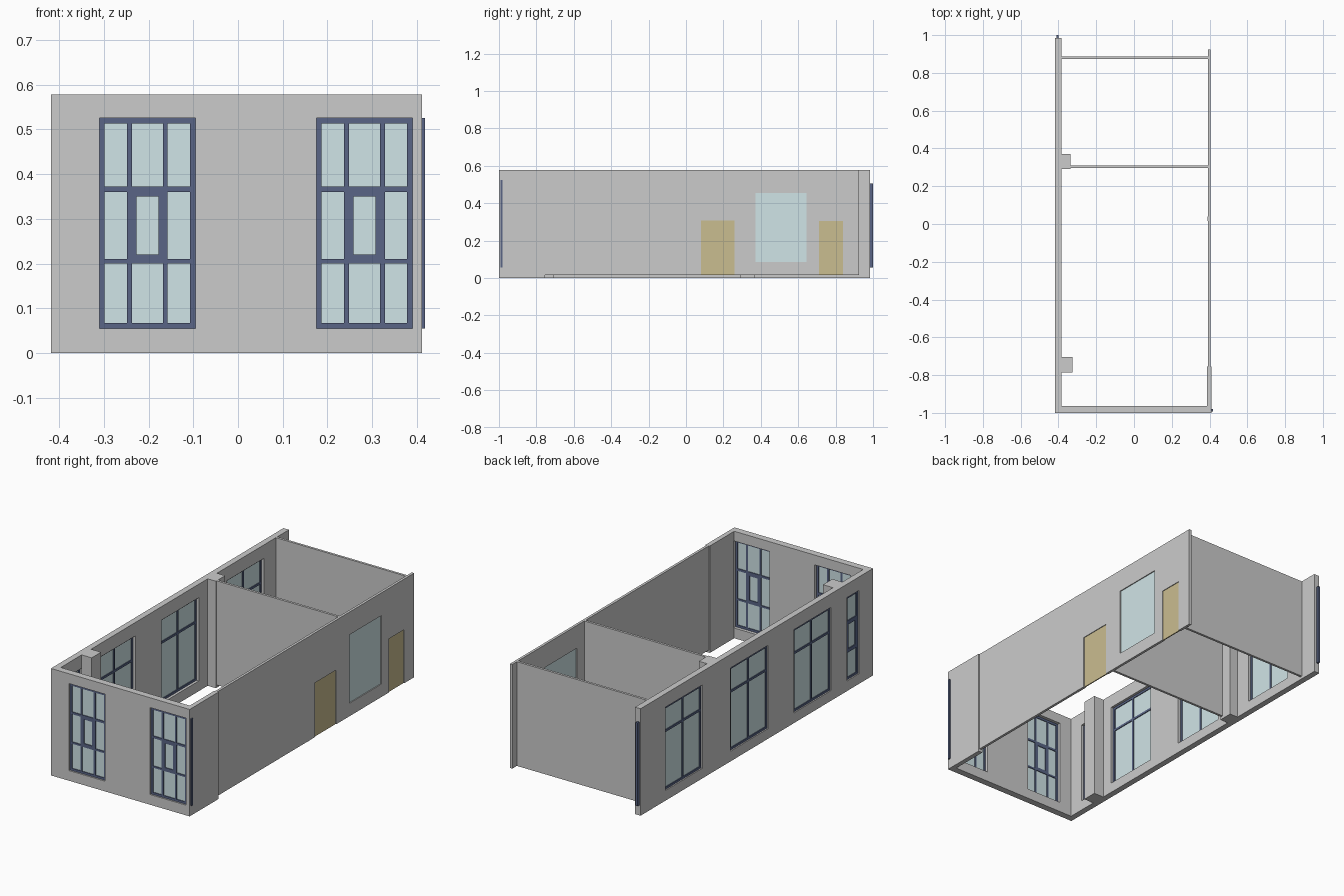
import bpy, bmesh
from mathutils import Matrix

if "Cube" in bpy.data.objects:
    bpy.data.objects.remove(bpy.data.objects["Cube"])

H = 0.578
BASE = 0.015   # underside of the thin partitions


def material(name, rgb):
    m = bpy.data.materials.new(name)
    m.diffuse_color = (*rgb, 1)
    m.use_nodes = True
    m.node_tree.nodes["Principled BSDF"].inputs["Base Color"].default_value = m.diffuse_color
    return m


GLASS = material("glass", (0.63, 0.78, 0.80))
FRAME = material("frame_blue", (0.10, 0.13, 0.24))
DOOR = material("door_ochre", (0.59, 0.51, 0.28))


def rect(u0, u1, v0, v1):
    return [(u0, v0), (u1, v0), (u1, v1), (u0, v1)]


def panel(name, axis, d0, d1, outline, holes=(), mat=None):
    """Upright slab with holes: axis 'x' or 'y' is its thickness direction."""
    cu = bpy.data.curves.new(name, 'CURVE')
    cu.dimensions = '2D'
    cu.fill_mode = 'BOTH'
    cu.extrude = (d1 - d0) / 2
    for pts in [outline, *holes]:
        s = cu.splines.new('POLY')
        s.points.add(len(pts) - 1)
        for p, (u, v) in zip(s.points, pts):
            p.co = (u, v, 0, 1)
        s.use_cyclic_u = True
    tmp = bpy.data.objects.new(name + "_curve", cu)
    bpy.context.collection.objects.link(tmp)
    dg = bpy.context.evaluated_depsgraph_get()
    me = bpy.data.meshes.new_from_object(tmp.evaluated_get(dg))
    bpy.data.objects.remove(tmp)
    mid = (d0 + d1) / 2
    if axis == 'x':
        mtx = Matrix(((0, 0, 1, mid), (1, 0, 0, 0), (0, 1, 0, 0), (0, 0, 0, 1)))
    else:
        mtx = Matrix(((1, 0, 0, 0), (0, 0, -1, mid), (0, 1, 0, 0), (0, 0, 0, 1)))
    me.transform(mtx)
    bm = bmesh.new()
    bm.from_mesh(me)
    bmesh.ops.remove_doubles(bm, verts=bm.verts, dist=1e-5)
    bmesh.ops.recalc_face_normals(bm, faces=bm.faces)
    for f in bm.faces:
        f.smooth = False
    bm.to_mesh(me)
    bm.free()
    me.name = name
    me.materials.clear()
    if mat:
        me.materials.append(mat)
    ob = bpy.data.objects.new(name, me)
    bpy.context.collection.objects.link(ob)
    return ob


def box(name, x0, x1, y0, y1, z0, z1, mat=None):
    return panel(name, 'y', y0, y1, rect(x0, x1, z0, z1), mat=mat)


def window(name, axis, mid, opening, panes):
    panel(name + "_frame", axis, mid - 0.006, mid + 0.006, rect(*opening),
          [rect(*p) for p in panes], FRAME)
    for i, p in enumerate(panes):
        panel(f"{name}_pane_{i}", axis, mid - 0.002, mid + 0.002, rect(*p), mat=GLASS)


# Front wall with two nine-light windows, the middle light being a casement
front = [(-0.31, -0.095), (0.175, 0.39)]
Z0, Z1 = 0.055, 0.525
panel("front_wall", 'y', -1, -0.963, rect(-0.418, 0.411, 0, H),
      [rect(a, b, Z0, Z1) for a, b in front])
for n, (a, b) in enumerate(front):
    cols = [(a + 0.012, a + 0.062), (a + 0.073, b - 0.073), (b - 0.062, b - 0.012)]
    rows = [(0.067, 0.200), (0.210, 0.360), (0.372, 0.513)]
    panes = []
    for i, c in enumerate(cols):
        for j, r in enumerate(rows):
            k = 0.010 if i == j == 1 else 0
            panes.append((c[0] + k, c[1] - k, r[0] + k, r[1] - k))
    window(f"front_window_{n}", 'y', -0.986, (a, b, Z0, Z1), panes)

# Left wall with three wide windows and one narrow one
wide = [(0.457, 0.772), (-0.105, 0.215), (-0.642, -0.327)]
narrow = (-0.880, -0.778)
S0, S1 = 0.055, 0.505
panel("left_wall", 'x', -0.418, -0.385, rect(-0.963, 0.985, 0, H),
      [rect(a, b, S0, S1) for a, b in wide + [narrow]])
for n, (a, b) in enumerate(wide):
    m = (a + b) / 2
    panes = [(u0, u1, v0, v1)
             for u0, u1 in ((a + 0.012, m - 0.006), (m + 0.006, b - 0.012))
             for v0, v1 in ((0.067, 0.365), (0.377, 0.493))]
    window(f"side_window_{n}", 'x', -0.405, (a, b, S0, S1), panes)
a, b = narrow
window("narrow_window", 'x', -0.405, (a, b, S0, S1),
       [(a + 0.012, b - 0.012, 0.067, 0.200), (a + 0.022, b - 0.022, 0.220, 0.350),
        (a + 0.012, b - 0.012, 0.372, 0.493)])

# Frame ends standing out of the cut wall ends
box("front_frame_end", 0.411, 0.418, -0.992, -0.980, Z0, Z1, FRAME)
box("left_frame_end", -0.411, -0.399, 0.985, 1.0, S0, S1, FRAME)

# Right wall: thick return, then thin partition with door notches and a window
box("right_wall_return", 0.386, 0.411, -0.963, -0.755, 0, H)
doors = [(0.08, 0.26, 0.308), (0.71, 0.84, 0.305)]
outline = [(0.04, BASE)]
for a, b, top in doors:
    outline += [(a, BASE), (a, top), (b, top), (b, BASE)]
outline += [(0.925, BASE), (0.925, H), (0.04, H)]
light = (0.372, 0.645, 0.085, 0.455)
panel("right_wall_front", 'x', 0.391, 0.405, rect(-0.755, 0.015, BASE, H))
box("right_wall_post", 0.390, 0.406, 0.015, 0.04, BASE, H)
panel("right_wall_back", 'x', 0.391, 0.405, outline, [rect(*light)])
panel("right_window_glass", 'x', 0.396, 0.400, rect(*light), mat=GLASS)
box("double_door_small_leaf", 0.395, 0.401, 0.08, 0.134, BASE, 0.308, DOOR)
box("double_door_large_leaf", 0.395, 0.401, 0.134, 0.26, BASE, 0.308, DOOR)
box("single_door", 0.395, 0.401, 0.71, 0.84, BASE, 0.305, DOOR)

# Cross partitions and wall piers
box("middle_partition", -0.336, 0.391, 0.297, 0.310, BASE, H)
box("back_partition", -0.385, 0.391, 0.873, 0.886, BASE, H)
box("middle_pier", -0.385, -0.336, 0.291, 0.370, 0, H)
box("front_pier", -0.385, -0.325, -0.785, -0.705, 0, H)
